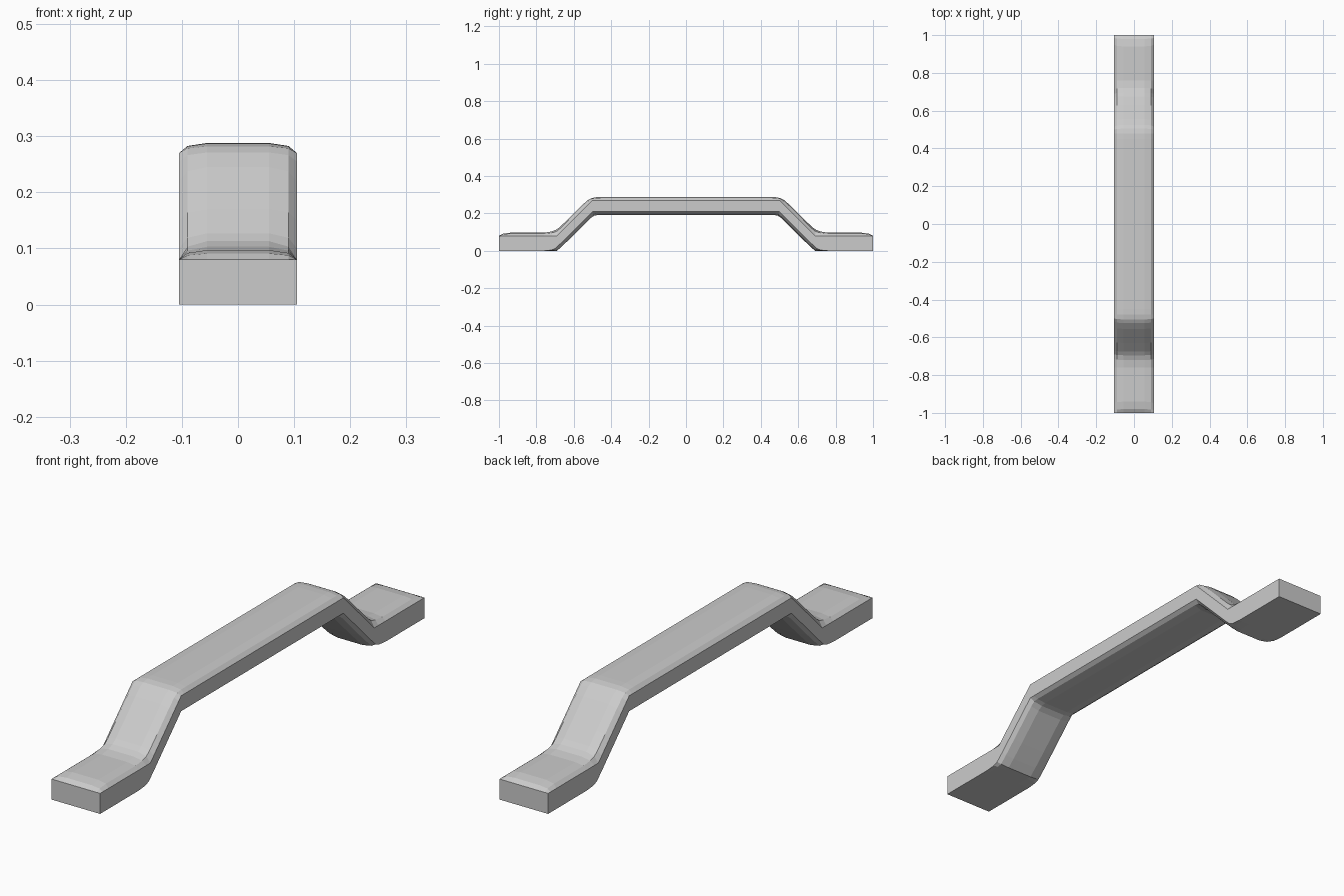
import bpy, bmesh

if "Cube" in bpy.data.objects:
    bpy.data.objects.remove(bpy.data.objects["Cube"])

HALF_W = 0.105

# Lengthwise (y, z) profiles from the front end towards the middle.
flat_end = [(-1, 0), (-.985, 0), (-.95, 0), (-.76, 0)]
edge_top = [(-1, .08), (-.985, .08), (-.95, .08), (-.76, .08), (-.715, .08), (-.69, .08),
            (-.67, .10), (-.62, .15), (-.55, .22), (-.515, .255), (-.50, .27), (-.48, .27), (-.45, .27)]
crown_top = [(-1, .08), (-.98, .091), (-.94, .097), (-.76, .097), (-.72, .103), (-.695, .113),
             (-.675, .127), (-.63, .17), (-.555, .245), (-.525, .271), (-.505, .282), (-.48, .287), (-.45, .288)]
edge_low = flat_end + [(-.72, .004), (-.70, .012), (-.67, .04), (-.62, .09), (-.55, .16),
                       (-.515, .195), (-.50, .21), (-.48, .21), (-.45, .21)]
crown_low = flat_end + [(-.71, 0), (-.69, 0), (-.66, .027), (-.61, .075), (-.54, .145),
                        (-.51, .175), (-.49, .188), (-.47, .192), (-.44, .192)]


def full(profile):
    """Mirror a half profile about y = 0."""
    return profile + [(-y, z) for y, z in reversed(profile)]


def blend(a, b, t):
    return [(p[0] + (q[0] - p[0]) * t, p[1] + (q[1] - p[1]) * t) for p, q in zip(a, b)]


# Cross-section loop: over the crowned top, then back along the underside
top = [(-HALF_W, edge_top), (-.09, blend(edge_top, crown_top, .7)), (-.055, crown_top)]
low = [(-HALF_W, edge_low), (-.09, blend(edge_low, crown_low, .6)), (-.055, crown_low)]
top += [(-x, p) for x, p in reversed(top)]
low += [(-x, p) for x, p in reversed(low)]
section = [(x, full(p)) for x, p in top + low[::-1]]

# Handle body: skin the profiles and cap both ends
bm = bmesh.new()
strips = [[bm.verts.new((x, y, z)) for y, z in p] for x, p in section]
n = len(strips)
for i in range(n):
    a, b = strips[i], strips[(i + 1) % n]
    for j in range(len(a) - 1):
        bm.faces.new((a[j], b[j], b[j + 1], a[j + 1]))
for end in (0, -1):
    bm.faces.new([s[end] for s in strips])
bmesh.ops.recalc_face_normals(bm, faces=bm.faces[:])
mesh = bpy.data.meshes.new("pull_handle")
bm.to_mesh(mesh)
bm.free()
handle = bpy.data.objects.new("pull_handle", mesh)
bpy.context.collection.objects.link(handle)
